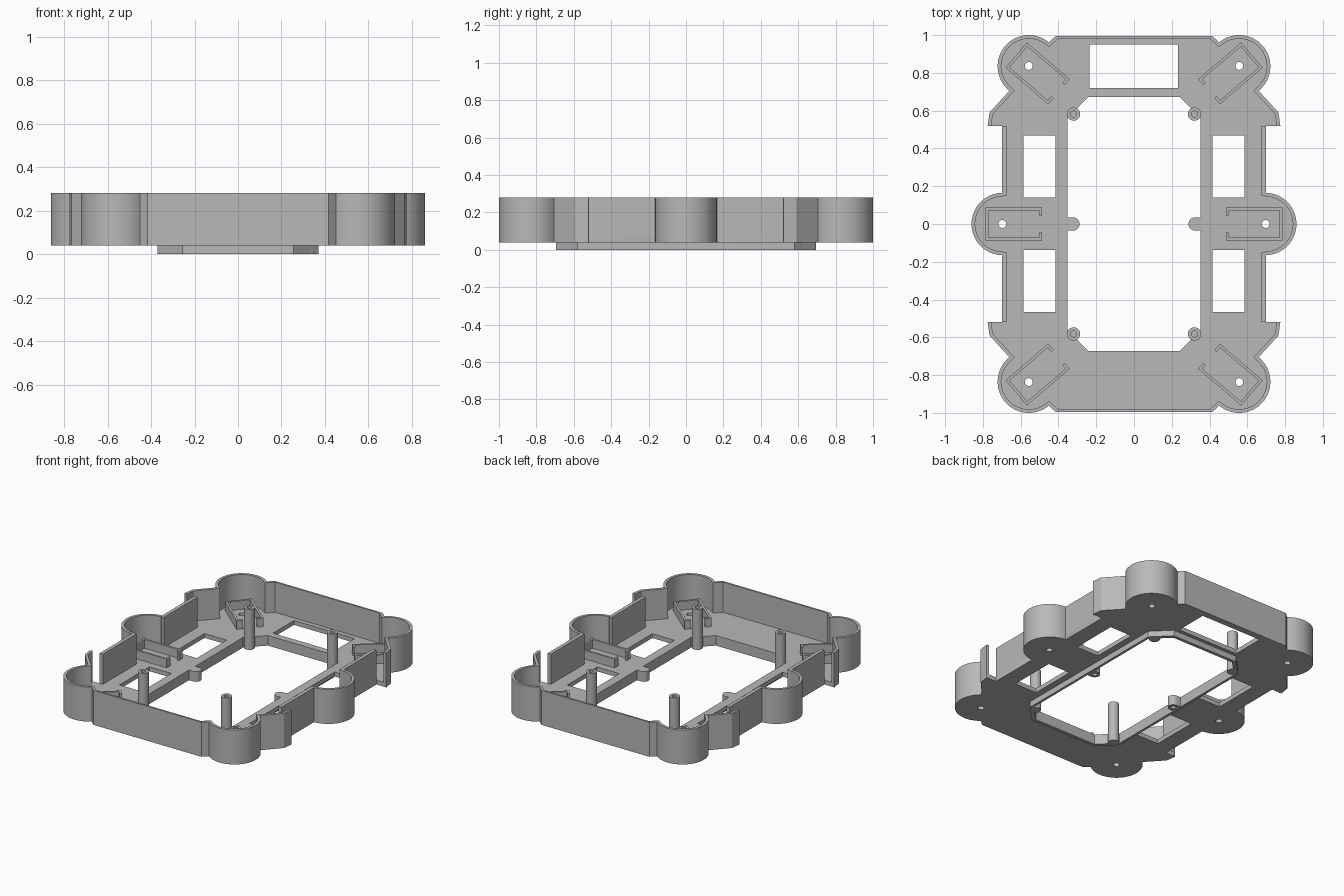
import bpy, bmesh
from math import sin, cos, radians, pi
from mathutils import Vector

if "Cube" in bpy.data.objects:
    bpy.data.objects.remove(bpy.data.objects["Cube"])

grey = bpy.data.materials.new("plain_grey")
grey.use_nodes = True
colour = (0.48, 0.48, 0.48, 1)
grey.diffuse_color = colour
grey.node_tree.nodes["Principled BSDF"].inputs["Base Color"].default_value = colour

FLOOR, TOP, WALL_TOP = 0.04, 0.07, 0.28
LOBE = 0.165
CORNER, SIDE = (0.557, 0.835), (0.695, 0)
QUADS = {"back_left": (1, 1), "back_right": (-1, 1),
         "front_right": (-1, -1), "front_left": (1, -1)}


def arc(centre, r, a0=0, a1=360, n=32):
    """Points on an arc; a full circle leaves out its closing point."""
    full = a1 - a0 == 360
    angles = [radians(a0 + (a1 - a0) * i / n) for i in range(n if full else n + 1)]
    return [(centre[0] + r * cos(a), centre[1] + r * sin(a)) for a in angles]


def box(x0, x1, y0, y1):
    return [(x0, y0), (x1, y0), (x1, y1), (x0, y1)]


def flip(points, sign):
    return [(x * sign[0], y * sign[1]) for x, y in points]


def ribbon(path, thick):
    """Closed band between a path and its offset to the left."""
    pts = [Vector(p) for p in path]
    dirs = [(b - a).normalized() for a, b in zip(pts, pts[1:])]
    inner = []
    for i, p in enumerate(pts):
        a, b = dirs[max(i - 1, 0)], dirs[min(i, len(dirs) - 1)]
        na, nb = Vector((-a.y, a.x)), Vector((-b.y, b.x))
        n = (na + nb).normalized()
        inner.append(tuple(p + n * thick / max(0.5, n.dot(na))))
    return list(path) + inner[::-1]


def slab(name, loops, z0, z1):
    """Flat prism from an outline and any hole loops."""
    curve = bpy.data.curves.new(name, "CURVE")
    curve.dimensions = "2D"
    curve.fill_mode = "BOTH"
    curve.extrude = (z1 - z0) / 2
    for loop in loops:
        s = curve.splines.new("POLY")
        s.points.add(len(loop) - 1)
        for point, (x, y) in zip(s.points, loop):
            point.co = (x, y, 0, 1)
        s.use_cyclic_u = True
    temp = bpy.data.objects.new(name + "_outline", curve)
    bpy.context.collection.objects.link(temp)
    bpy.context.view_layer.update()
    graph = bpy.context.evaluated_depsgraph_get()
    mesh = bpy.data.meshes.new_from_object(temp.evaluated_get(graph))
    bpy.data.objects.remove(temp)
    bpy.data.curves.remove(curve)
    bm = bmesh.new()
    bm.from_mesh(mesh)
    bmesh.ops.remove_doubles(bm, verts=bm.verts, dist=0.0001)
    bmesh.ops.translate(bm, verts=bm.verts, vec=(0, 0, (z0 + z1) / 2))
    bmesh.ops.recalc_face_normals(bm, faces=bm.faces)
    bm.to_mesh(mesh)
    bm.free()
    mesh.name = name
    mesh.materials.clear()
    mesh.materials.append(grey)
    obj = bpy.data.objects.new(name, mesh)
    bpy.context.collection.objects.link(obj)
    bpy.ops.object.select_all(action="DESELECT")
    obj.select_set(True)
    bpy.context.view_layer.objects.active = obj
    bpy.ops.object.shade_smooth_by_angle(angle=radians(30))
    return obj


# Outline of one quarter, from the side lobe round to the back wall
corner_path = ([(0.775, 0.52), (0.765, 0.59), (0.66, 0.705)]
               + arc(CORNER, LOBE, -47, 130) + [(0.415, 0.995)])
quarter = arc(SIDE, LOBE, 0, 90, 16) + [(0.70, 0.18), (0.70, 0.52)] + corner_path
outline = []
for sign in QUADS.values():
    part = flip(quarter, sign)
    part = part if sign[0] * sign[1] > 0 else part[::-1]
    outline += part if not outline or part[0] != outline[-1] else part[1:]
outline = outline[:-1]


def octagon(x, y, cut):
    half = [(x, y - cut), (x - cut, y)]
    return (half + flip(half, (-1, 1))[::-1] + flip(half, (-1, -1))
            + flip(half, (1, -1))[::-1])


# Floor plate with central opening, windows and screw holes
opening = octagon(0.353, 0.673, 0.112)
holes = [opening, box(-0.235, 0.232, 0.72, 0.95)]
for s in (1, -1):
    holes += [box(*sorted((s * 0.415, s * 0.585)), 0.14, 0.468),
              box(*sorted((s * 0.415, s * 0.585)), -0.465, -0.138),
              arc((s * 0.697, 0), 0.021, n=20)]
    holes += [arc((s * 0.557, t * 0.837), 0.021, n=20) for t in (1, -1)]
slab("floor_plate", [outline] + holes, FLOOR, TOP)

# Thin rim below the opening
slab("lower_rim", [octagon(0.37, 0.695, 0.115), opening], 0, FLOOR)

# Outer walls: corner lobes with flared wings, side panels, side lobes, ends
for where, sign in QUADS.items():
    slab("corner_wall_" + where, [flip(ribbon(corner_path, 0.019), sign)], FLOOR, WALL_TOP)
    slab("side_panel_" + where,
         [flip(box(0.675, 0.70, 0.15, 0.52), sign)], FLOOR, WALL_TOP)
for side, s in (("left", 1), ("right", -1)):
    slab("side_lobe_wall_" + side,
         [flip(ribbon(arc(SIDE, LOBE, -90, 90), 0.019), (s, 1))], FLOOR, WALL_TOP)
for end, s in (("back", 1), ("front", -1)):
    slab("end_wall_" + end,
         [flip(box(-0.415, 0.415, 0.982, 0.995), (1, s))], FLOOR, WALL_TOP)

# Hooked brackets around each screw hole, open towards the middle
half = [(0.21, 0.045), (0.21, 0.0875), (-0.088, 0.0875)]
bracket_path = half + flip(half, (1, -1))[::-1]


def bracket(name, centre, angle, sign):
    c, s = cos(angle), sin(angle)
    band = [(centre[0] + c * x - s * y, centre[1] + s * x + c * y)
            for x, y in ribbon(bracket_path, 0.015)]
    slab(name, [flip(band, sign)], TOP - 0.01, 0.13)


for where, sign in QUADS.items():
    bracket("bracket_" + where, (0.557, 0.837), pi + radians(40.5), sign)
for side, s in (("left", 1), ("right", -1)):
    bracket("bracket_side_" + side, (0.697, 0), pi, (s, 1))

# Hollow posts at the opening corners
for where, (sx, sy) in QUADS.items():
    at = (sx * 0.32, sy * 0.582)
    slab("post_" + where, [arc(at, 0.035), arc(at, 0.016)], 0.08, WALL_TOP)
    slab("post_foot_" + where, [arc(at, 0.035)], 0, 0.08)

# Rounded tabs halfway along the opening, hollow underneath
for side, s in (("left", 1), ("right", -1)):
    tab = [(0.365, -0.035), (0.365, 0.035)] + arc((0.323, 0), 0.035, 90, 270, 16)
    tab = flip(tab, (s, 1))
    slab("tab_" + side, [tab], 0.05, TOP)
    slab("tab_sleeve_" + side, [tab, arc((s * 0.323, 0), 0.016)], 0, 0.05)
